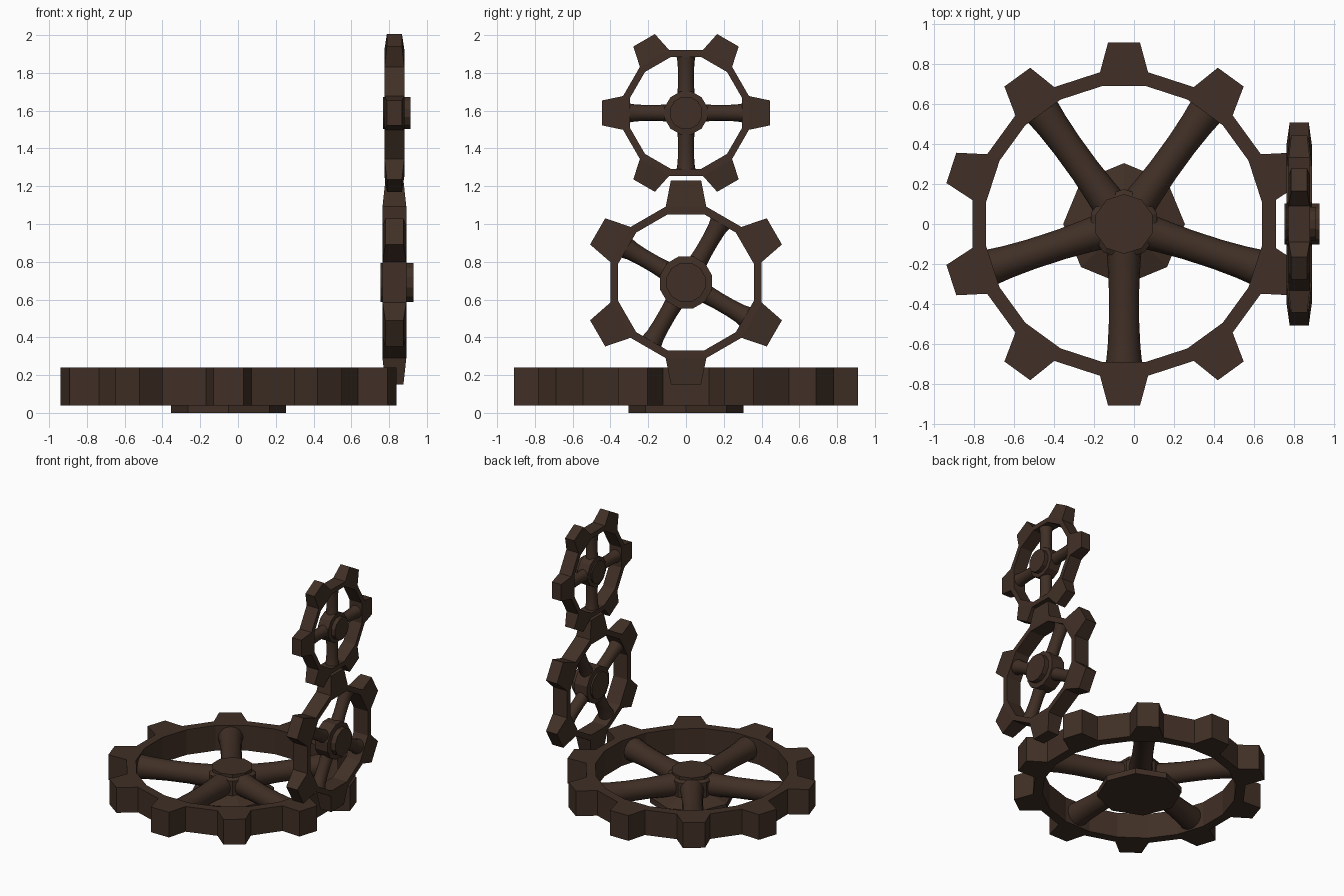
import bpy, bmesh, math
from mathutils import Matrix, Vector

if "Cube" in bpy.data.objects:
    bpy.data.objects.remove(bpy.data.objects["Cube"])

brown = bpy.data.materials.new("dark_brown")
brown.diffuse_color = (0.052, 0.029, 0.019, 1)
brown.use_nodes = True
brown.node_tree.nodes["Principled BSDF"].inputs["Base Color"].default_value = brown.diffuse_color


def finish(name, bm, mat, smooth=False):
    bmesh.ops.recalc_face_normals(bm, faces=bm.faces)
    bm.transform(mat)
    me = bpy.data.meshes.new(name)
    bm.to_mesh(me)
    bm.free()
    me.materials.append(brown)
    for p in me.polygons:
        p.use_smooth = smooth
    ob = bpy.data.objects.new(name, me)
    bpy.context.collection.objects.link(ob)
    return ob


def lathe(name, profile, sides, mat, phase=0.0, smooth=False):
    """Closed turned solid around local z from (radius, z) pairs."""
    bm = bmesh.new()
    rings = []
    for r, z in profile:
        rings.append([bm.verts.new((r * math.cos(phase + math.tau * i / sides),
                                    r * math.sin(phase + math.tau * i / sides), z))
                      for i in range(sides)])
    for a, b in zip(rings, rings[1:]):
        for i in range(sides):
            j = (i + 1) % sides
            bm.faces.new((a[i], a[j], b[j], b[i]))
    bm.faces.new(rings[0])
    bm.faces.new(rings[-1])
    return finish(name, bm, mat, smooth)


def rim(name, teeth, r_in, r_out, r_tip, tip_half, half, tip_z, phase, mat):
    """Faceted ring whose every second outer face is drawn out into a tooth."""
    bm = bmesh.new()
    n = teeth * 2
    cols = []
    for i in range(n):
        a = phase + (i - 0.5) * math.tau / n
        c, s = math.cos(a), math.sin(a)
        cols.append([bm.verts.new((r * c, r * s, z)) for r, z in
                     ((r_in, -half), (r_out, -half), (r_out, half), (r_in, half))])
    for i in range(n):
        a, b = cols[i], cols[(i + 1) % n]
        for k in (0, 2, 3):
            m = (k + 1) % 4
            bm.faces.new((a[k], a[m], b[m], b[k]))
        base = [a[1], b[1], b[2], a[2]]
        if i % 2:
            bm.faces.new(base)
            continue
        t = phase + i * math.tau / n
        out, side = Vector((math.cos(t), math.sin(t), 0)), Vector((-math.sin(t), math.cos(t), 0))
        tip = [bm.verts.new(out * r_tip + side * tip_half * u + Vector((0, 0, tip_z * w)))
               for u, w in ((-1, -1), (1, -1), (1, 1), (-1, 1))]
        for k in range(4):
            m = (k + 1) % 4
            bm.faces.new((base[k], base[m], tip[m], tip[k]))
        bm.faces.new(tip)
    return finish(name, bm, mat)


def spokes(name, count, phase, r0, r1, rad, flare, mat):
    """Round spokes, swelling at hub and rim."""
    d = r1 - r0
    prof = [(flare, r0), (rad * 1.08, r0 + d * .2), (rad, r0 + d * .4),
            (rad, r0 + d * .65), (rad * 1.08, r0 + d * .85), (flare, r1)]
    for i in range(count):
        turn = Matrix.Rotation(phase + i * math.tau / count, 4, 'Z') @ Matrix.Rotation(math.pi / 2, 4, 'Y')
        ob = lathe(f"{name}_{i + 1}", prof, 16, mat @ turn, smooth=True)
        for p in ob.data.polygons:
            p.use_smooth = len(p.vertices) == 4


rad = math.radians

# large flat gear
flat = Matrix.Translation((-0.05, 0, 0.14))
rim("large_gear_rim", 10, 0.70, 0.77, 0.91, 0.08, 0.10, 0.10, rad(90), flat)
spokes("large_gear_spoke", 5, rad(270), 0.08, 0.71, 0.076, 0.092, flat)
lathe("large_gear_hub", [(0.16, -0.10), (0.175, -0.07), (0.175, 0.06), (0.15, 0.075), (0.15, 0.10)],
      10, flat, rad(90))

# octagonal foot under the large gear
lathe("foot", [(0.305, 0), (0.305, 0.045), (0.16, 0.09)], 8, Matrix.Translation((-0.05, 0, 0)))


def upright(z):
    # local x, y, z become world y, z, x
    return Matrix.Translation((0.828, 0, z)) @ Matrix(((0, 0, 1, 0), (1, 0, 0, 0), (0, 1, 0, 0), (0, 0, 0, 1)))


# middle upright gear
mid = upright(0.691)
rim("middle_gear_rim", 6, 0.373, 0.415, 0.54, 0.08, 0.063, 0.048, rad(90), mid)
spokes("middle_gear_spoke", 4, rad(60), 0.06, 0.375, 0.046, 0.06, mid)
lathe("middle_gear_hub", [(0.107, -0.073), (0.107, -0.06), (0.143, -0.055), (0.143, 0.058),
                          (0.107, 0.063), (0.107, 0.102)], 12, mid, rad(15))

# small upright gear
top = upright(1.588)
rim("small_gear_rim", 6, 0.307, 0.345, 0.444, 0.066, 0.053, 0.04, 0, top)
spokes("small_gear_spoke", 4, 0, 0.05, 0.31, 0.042, 0.052, top)
lathe("small_gear_hub", [(0.088, -0.06), (0.088, -0.05), (0.117, -0.045), (0.117, 0.048),
                         (0.088, 0.052), (0.088, 0.085)], 12, top, rad(15))
